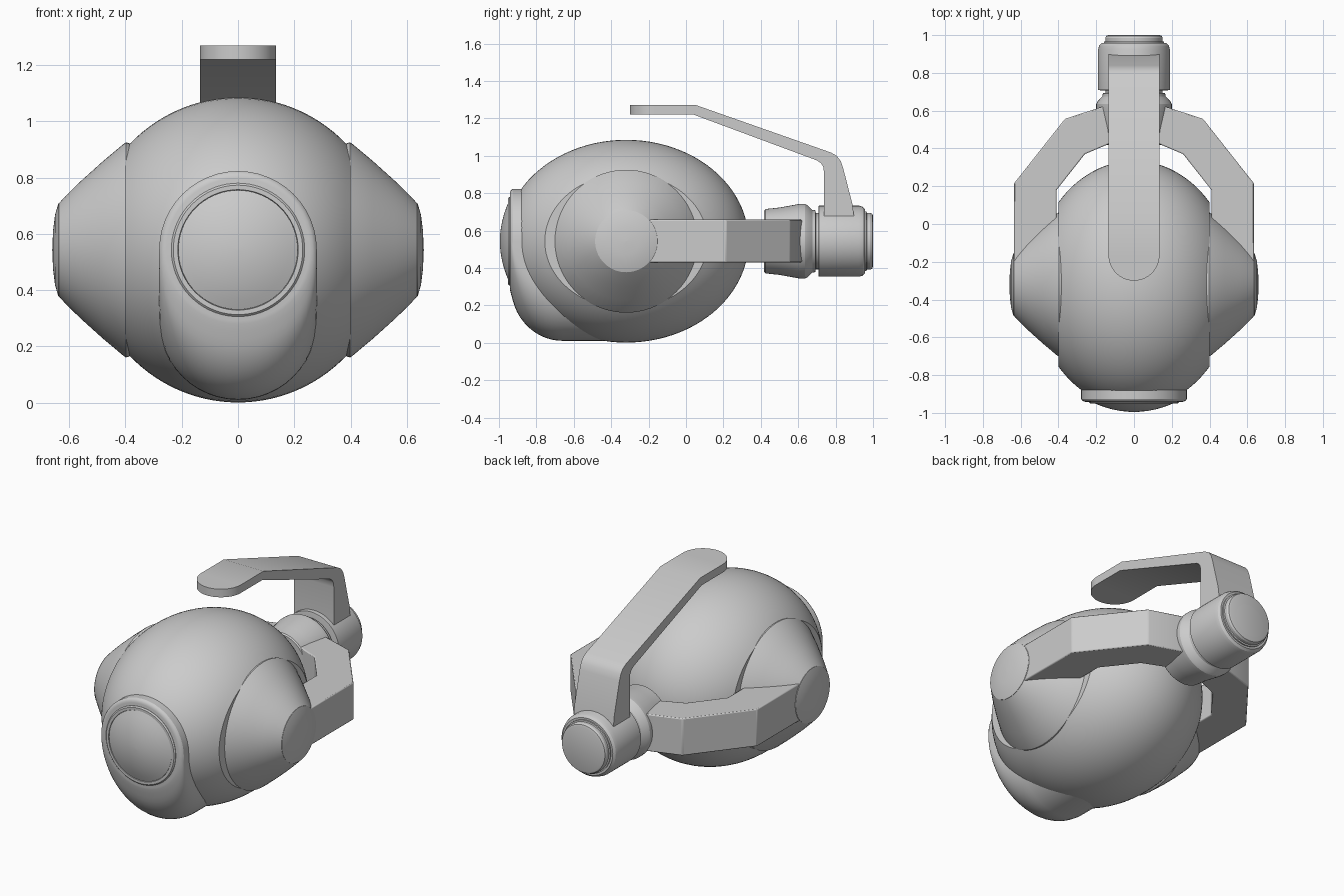
import bpy, bmesh
from math import sin, cos, pi, radians, asin, sqrt

if "Cube" in bpy.data.objects:
    bpy.data.objects.remove(bpy.data.objects["Cube"])

ZC, YC = 0.543, -0.32   # height of all pivots, y of the side pivots


def loft(name, rings, bevel=0.0):
    """Skin equal-length closed rings and cap both ends."""
    bm = bmesh.new()
    rows = [[bm.verts.new(p) for p in ring] for ring in rings]
    n = len(rows[0])
    for a, b in zip(rows, rows[1:]):
        for i in range(n):
            j = (i + 1) % n
            bm.faces.new((a[i], a[j], b[j], b[i]))
    bm.faces.new(rows[0])
    bm.faces.new(rows[-1])
    bmesh.ops.recalc_face_normals(bm, faces=bm.faces)
    me = bpy.data.meshes.new(name)
    bm.to_mesh(me)
    bm.free()
    ob = bpy.data.objects.new(name, me)
    bpy.context.collection.objects.link(ob)
    if bevel:
        m = ob.modifiers.new("Bevel", 'BEVEL')
        m.width, m.segments, m.limit_method = bevel, 2, 'ANGLE'
    bpy.ops.object.select_all(action='DESELECT')
    ob.select_set(True)
    bpy.context.view_layer.objects.active = ob
    bpy.ops.object.shade_smooth_by_angle(angle=radians(28))
    return ob


def lathe(name, profile, axis, sign=1, seg=72):
    """Turn (position, radius) pairs about the x or y axis."""
    angs = [2 * pi * i / seg for i in range(seg)]
    if axis == 'x':
        rings = [[(sign * p, YC + r * cos(a), ZC + r * sin(a)) for a in angs]
                 for p, r in profile]
    else:
        rings = [[(r * cos(a), p, ZC + r * sin(a)) for a in angs]
                 for p, r in profile]
    return loft(name, rings)


# Main egg-shaped shell, cut flat at the sides
R, RX, RY = 0.542, 0.535, 0.655
tmax = asin(0.4 / RX)
shell = []
for k in range(33):
    t = tmax * (k / 16 - 1)
    shell.append([(RX * sin(t),
                   max(YC + RY * cos(t) * cos(2 * pi * i / 96), -0.915),
                   ZC + R * cos(t) * sin(2 * pi * i / 96)) for i in range(96)])
loft("body_shell", shell)

# Side cones and their end caps
cone = [(0.37, 0.37), (0.39, 0.38), (0.398, 0.382), (0.406, 0.377),
        (0.48, 0.315), (0.56, 0.243), (0.61, 0.194), (0.636, 0.166)]
cap = [(0.62, 0.166), (0.638, 0.166), (0.65, 0.125), (0.657, 0.07), (0.66, 0.002)]
for side, s in (("right", 1), ("left", -1)):
    lathe(side + "_cone", cone, 'x', s)
    lathe(side + "_pivot_cap", cap, 'x', s)


# Lens housing: upright stadium sections whose lower end rises to the front
def stadium(y, r, bottom, n=24):
    h = min(r, ZC - bottom)
    top = [(r * cos(pi * i / n), y, ZC + r * sin(pi * i / n)) for i in range(n + 1)]
    low = [(-r * cos(pi * i / n), y, bottom + h - 0.0005 - h * sin(pi * i / n))
           for i in range(n + 1)]
    return top + low


sections = [stadium(-0.32, 0.28, 0.011), stadium(-0.5, 0.28, 0.011)]
for k in range(13):
    t = radians(75) * k / 12
    sections.append(stadium(-0.66 - 0.275 * sin(t), 0.28, 0.30 - 0.289 * cos(t)))
sections += [stadium(-0.934, 0.275, 0.255), stadium(-0.94, 0.266, 0.28),
             stadium(-0.942, 0.255, 0.292)]
loft("lens_housing", sections)

# Lens rim and domed glass
lathe("lens_rim", [(-0.9, 0.237), (-0.944, 0.237), (-0.951, 0.23),
                   (-0.951, 0.214), (-0.94, 0.212)], 'y')
dome = [(-0.93, 0.212)] + [(-0.948 - 0.047 * (1 - (r / 0.212) ** 2), r)
                           for r in (0.212, 0.18, 0.145, 0.11, 0.07, 0.035, 0.002)]
lathe("lens_glass", dome, 'y')

# Fork carrying the body between its side pivots
half = [(0.635, -0.32), (0.635, 0.215), (0.365, 0.557), (0.17, 0.62)]
inner = [(0.13, 0.425), (0.26, 0.37), (0.41, 0.18), (0.41, -0.32)]
plan = half + [(-x, y) for x, y in reversed(half)]
plan += [(-x, y) for x, y in reversed(inner)] + inner
loft("fork", [[(x, y, z) for x, y in plan] for z in (0.43, 0.658)], 0.006)

# Rear hub, motor barrel and end cap
lathe("fork_hub", [(0.418, 0.165), (0.425, 0.172), (0.50, 0.18), (0.61, 0.2),
                   (0.635, 0.2), (0.65, 0.192), (0.675, 0.168), (0.692, 0.165),
                   (0.694, 0.15), (0.72, 0.15)], 'y')
lathe("rear_barrel", [(0.708, 0.18), (0.71, 0.19), (0.925, 0.19), (0.945, 0.184),
                      (0.957, 0.172), (0.957, 0.14)], 'y')
lathe("rear_end_cap", [(0.94, 0.16), (0.965, 0.16), (0.967, 0.152), (0.985, 0.152),
                       (0.996, 0.146), (1.0, 0.135)], 'y')

# Bent mounting strap with a round tip: upper and lower points with half width
W = 0.135
stations = []
for k in range(13):
    t = radians(4 + 86 * k / 12)
    y = -0.3 + W * (1 - cos(t))
    stations.append(((y, 1.27), (y, 1.22), W * sin(t)))
for up, lo in [((0.055, 1.27), (0.04, 1.22)), ((0.775, 1.017), (0.70, 0.975)),
               ((0.805, 1.0), (0.722, 0.96)), ((0.827, 0.972), (0.734, 0.94)),
               ((0.84, 0.935), (0.738, 0.91)), ((0.89, 0.74), (0.738, 0.73)),
               ((0.905, 0.62), (0.738, 0.62))]:
    stations.append((up, lo, W))
loft("mounting_strap", [[(-w, *u), (w, *u), (w, *l), (-w, *l)] for u, l, w in stations])
